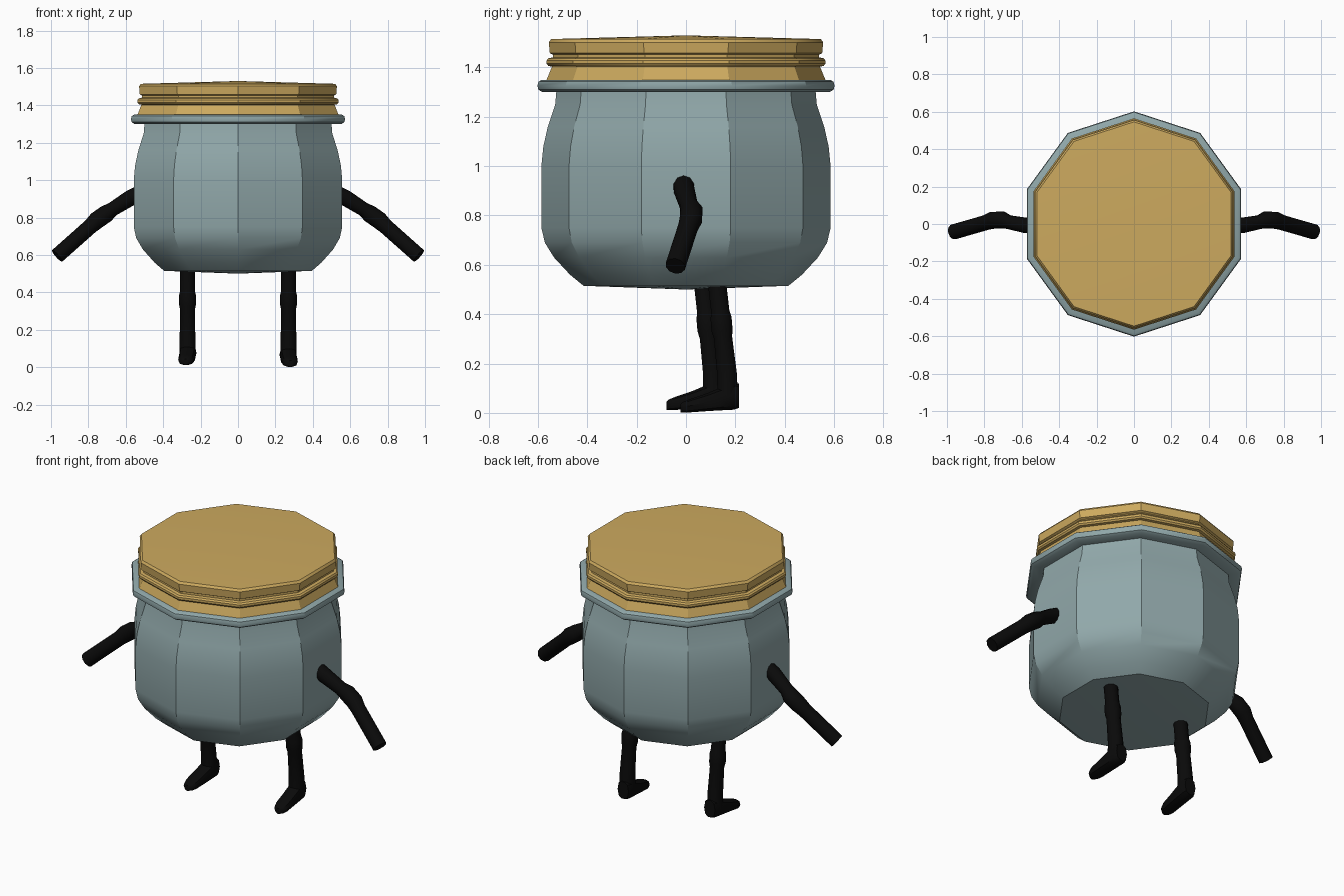
import bpy, bmesh, math
from mathutils import Vector

if "Cube" in bpy.data.objects:
    bpy.data.objects.remove(bpy.data.objects["Cube"])


def material(name, rgb):
    m = bpy.data.materials.new(name)
    m.diffuse_color = (*rgb, 1)
    m.use_nodes = True
    m.node_tree.nodes["Principled BSDF"].inputs["Base Color"].default_value = m.diffuse_color
    return m


GLASS = material("grey_blue_glass", (0.283, 0.392, 0.402))
GOLD = material("gold_lid", (0.610, 0.402, 0.114))
BLACK = material("black_limbs", (0.003, 0.003, 0.003))


def finish(bm, name, mat, angle):
    bmesh.ops.recalc_face_normals(bm, faces=bm.faces)
    mesh = bpy.data.meshes.new(name)
    bm.to_mesh(mesh)
    bm.free()
    mesh.materials.append(mat)
    ob = bpy.data.objects.new(name, mesh)
    bpy.context.collection.objects.link(ob)
    bpy.ops.object.select_all(action='DESELECT')
    ob.select_set(True)
    bpy.context.view_layer.objects.active = ob
    bpy.ops.object.shade_smooth_by_angle(angle=math.radians(angle))
    return ob


def bridge(bm, a, b):
    n = len(a)
    for i in range(n):
        bm.faces.new((a[i], a[(i + 1) % n], b[(i + 1) % n], b[i]))


def fan(bm, ring, centre):
    c = bm.verts.new(centre)
    for i in range(len(ring)):
        bm.faces.new((ring[i], ring[(i + 1) % len(ring)], c))


def lathe(name, profile, mat, bottom=None, top=None, loop=False, angle=30, sides=10):
    """Revolve (radius, z) points; corners lie on the y axis."""
    bm = bmesh.new()
    rings = []
    for r, z in profile:
        angs = [math.pi / 2 + math.tau * i / sides for i in range(sides)]
        rings.append([bm.verts.new((r * math.cos(a), r * math.sin(a), z)) for a in angs])
    for a, b in zip(rings, rings[1:]):
        bridge(bm, a, b)
    if loop:
        bridge(bm, rings[-1], rings[0])
    if bottom is not None:
        fan(bm, rings[0], (0, 0, bottom))
    if top is not None:
        fan(bm, rings[-1], (0, 0, top))
    return finish(bm, name, mat, angle)


def tube(name, pts, mat, sides=10):
    """Capped tube through (x, y, z, radius) points."""
    bm = bmesh.new()
    ps = [Vector(p[:3]) for p in pts]
    rings = []
    for i, p in enumerate(ps):
        t = (ps[min(i + 1, len(ps) - 1)] - ps[max(i - 1, 0)]).normalized()
        u = t.cross(Vector((0, 1, 0))).normalized()
        v = t.cross(u)
        rings.append([bm.verts.new(p + pts[i][3] * (u * math.cos(a) + v * math.sin(a)))
                      for a in (math.tau * k / sides for k in range(sides))])
    for a, b in zip(rings, rings[1:]):
        bridge(bm, a, b)
    bm.faces.new(rings[0])
    bm.faces.new(rings[-1])
    return finish(bm, name, mat, 40)


def foot(name, x, y, z, splay):
    """Shoe lofted from heel to toe: (y, half width, sole, top)."""
    bm = bmesh.new()
    rings = []
    for fy, w, lo, hi in [(0.0, 0.036, 0.02, 0.12), (-0.02, 0.045, 0.013, 0.12),
                          (-0.08, 0.045, 0.01, 0.10), (-0.13, 0.044, 0.007, 0.079),
                          (-0.20, 0.042, 0.002, 0.055), (-0.225, 0.032, 0.001, 0.045),
                          (-0.237, 0.014, 0.002, 0.035)]:
        cx = x - splay * fy - splay * 0.07
        ring = []
        for k in range(10):
            a = math.tau * k / 10
            s = max(-0.8, min(0.8, math.sin(a))) / 0.8
            ring.append(bm.verts.new((cx + w * math.cos(a), y + fy,
                                      z + (lo + hi) / 2 + s * (hi - lo) / 2)))
        rings.append(ring)
    for a, b in zip(rings, rings[1:]):
        bridge(bm, a, b)
    bm.faces.new(rings[0])
    bm.faces.new(rings[-1])
    return finish(bm, name, BLACK, 40)


# Jar body with rounded base and narrowing shoulder
lathe("jar_body", [(0.415, 0.515), (0.47, 0.56), (0.535, 0.63), (0.572, 0.69),
                   (0.586, 0.75), (0.586, 1.0), (0.578, 1.08), (0.56, 1.16),
                   (0.53, 1.25), (0.524, 1.32)], GLASS, bottom=0.50, top=1.32)

# Collar around the jar mouth
lathe("jar_rim", [(0.50, 1.30), (0.582, 1.30), (0.598, 1.31), (0.602, 1.325),
                  (0.598, 1.342), (0.585, 1.35), (0.50, 1.35)], GLASS, loop=True, angle=35)

# Lid: flared skirt, bead, groove and cap
lathe("lid", [(0.567, 1.345), (0.543, 1.403), (0.558, 1.406), (0.565, 1.415),
              (0.565, 1.428), (0.558, 1.437), (0.540, 1.441), (0.540, 1.452),
              (0.552, 1.458), (0.556, 1.502), (0.546, 1.515)],
      GOLD, bottom=1.345, top=1.53)

# Arms, bent at the elbow with the hands swung forward
for side, s in (("left", -1), ("right", 1)):
    tube(side + "_arm", [(s * 0.47, -0.012, 0.955, 0.045), (s * 0.575, -0.008, 0.905, 0.043),
                         (s * 0.67, 0.010, 0.845, 0.038), (s * 0.705, 0.022, 0.820, 0.047),
                         (s * 0.755, 0.020, 0.785, 0.047), (s * 0.79, 0.008, 0.752, 0.041),
                         (s * 0.967, -0.043, 0.595, 0.041)], BLACK)

# Legs and feet, the left one a little further forward
for side, s, y, z in (("left", -1, 0.075, 0.01), ("right", 1, 0.132, 0.0)):
    x = s * 0.27
    tube(side + "_leg", [(x, y - 0.01, 0.56, 0.039), (x, y + 0.007, 0.41, 0.039),
                         (x, y + 0.010, 0.385, 0.045), (x, y + 0.014, 0.335, 0.045),
                         (x, y + 0.018, 0.305, 0.039), (x, y + 0.034, 0.16, 0.042),
                         (x, y + 0.037, 0.06 + z, 0.044)], BLACK)
    foot(side + "_foot", x, y + 0.082, z, s * 0.06)
